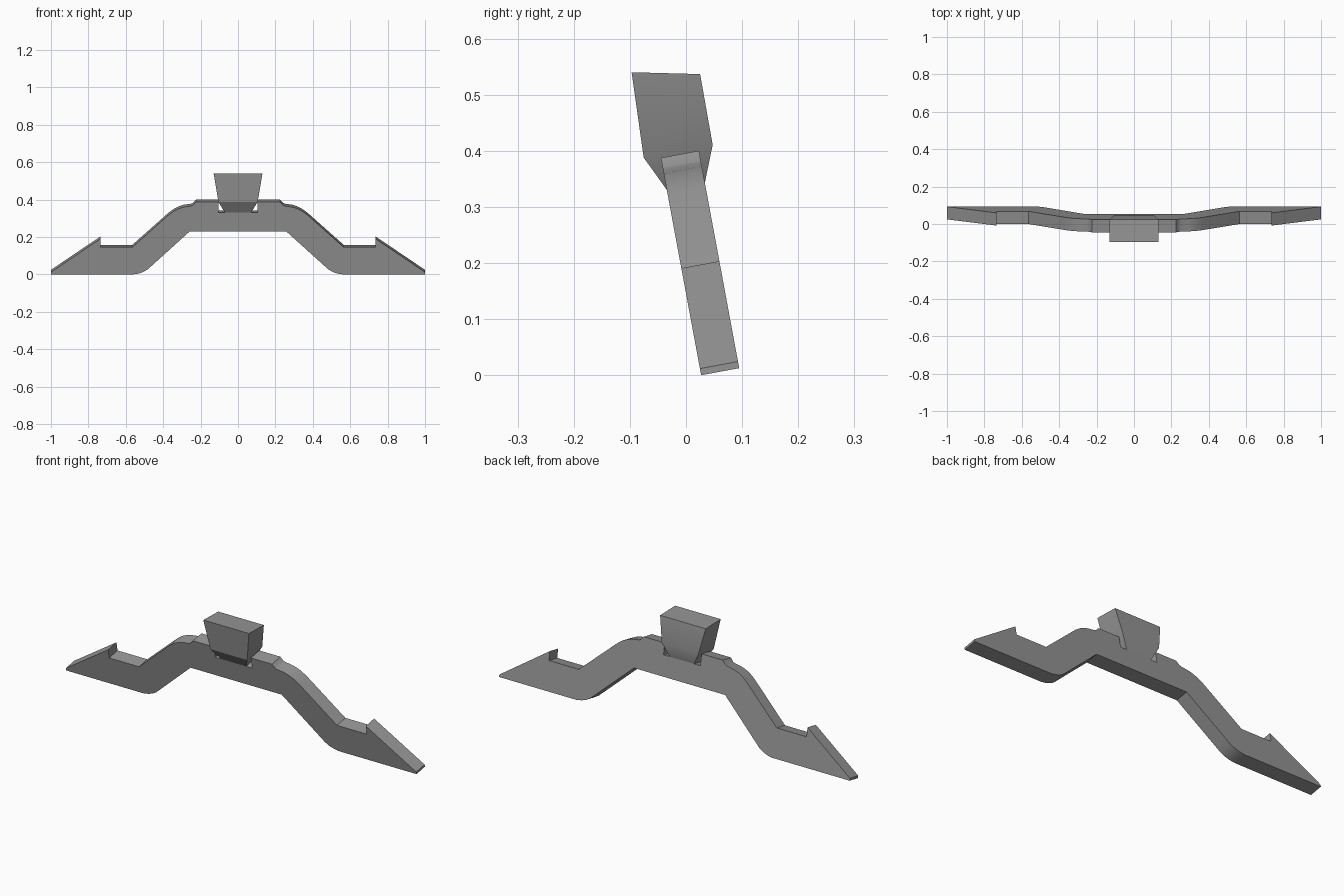
import bpy, bmesh, math
from mathutils import Matrix

cube = bpy.data.objects.get("Cube")
if cube:
    bpy.data.objects.remove(cube, do_unlink=True)

THICK = 0.069
# Local frame: x across, y through the thickness, z along the leaning face
LEAN = Matrix.Translation((0.027, 0, 0)).to_4x4()
LEAN = Matrix.Translation((0, 0.027, 0)) @ Matrix.Rotation(math.radians(10.5), 4, 'X')

grey = bpy.data.materials.new("plain grey")
grey.use_nodes = True
colour = (0.3, 0.3, 0.3, 1)
grey.diffuse_color = colour
grey.node_tree.nodes["Principled BSDF"].inputs["Base Color"].default_value = colour


def finish(name, bm):
    bm.transform(LEAN)
    bmesh.ops.recalc_face_normals(bm, faces=bm.faces[:])
    mesh = bpy.data.meshes.new(name)
    bm.to_mesh(mesh)
    bm.free()
    mesh.materials.append(grey)
    obj = bpy.data.objects.new(name, mesh)
    bpy.context.collection.objects.link(obj)
    bpy.ops.object.select_all(action='DESELECT')
    obj.select_set(True)
    bpy.context.view_layer.objects.active = obj
    bpy.ops.object.shade_smooth_by_angle(angle=math.radians(25))


# Wide bracket: half profile from the notch floor, over the top, round the tip, to the underside
half = [
    (0.105, 0.336), (0.105, 0.394), (0.225, 0.394), (0.24, 0.377), (0.25, 0.372),
    (0.29, 0.366), (0.315, 0.358), (0.34, 0.346), (0.37, 0.324),
    (0.565, 0.148), (0.735, 0.148), (0.735, 0.194), (1.0, 0.012), (1.0, 0.0),
    (0.56, 0.0), (0.53, 0.005), (0.505, 0.014), (0.482, 0.028), (0.46, 0.048),
    (0.26, 0.232),
]
profile = half + [(-x, z) for x, z in reversed(half)]
bm = bmesh.new()
face = bm.faces.new([bm.verts.new((x, 0, z)) for x, z in profile])
back = bmesh.ops.extrude_face_region(bm, geom=[face])["geom"]
bmesh.ops.translate(bm, vec=(0, THICK, 0),
                    verts=[v for v in back if isinstance(v, bmesh.types.BMVert)])
finish("bracket", bm)

# Flared post: stacked rectangles (half width, front, back, front height, back height)
rings = [
    (0.07, 0.0, THICK, 0.336, 0.336),
    (0.105, -0.03, 0.095, 0.4, 0.4),
    (0.13, -0.0235, 0.096, 0.5535, 0.528),
]
bm = bmesh.new()
loops = []
for w, f, b, hf, hb in rings:
    corners = [(-w, f, hf), (w, f, hf), (w, b, hb), (-w, b, hb)]
    loops.append([bm.verts.new(c) for c in corners])
for low, high in zip(loops, loops[1:]):
    for i in range(4):
        j = (i + 1) % 4
        bm.faces.new((low[i], low[j], high[j], high[i]))
bm.faces.new(loops[0])
bm.faces.new(loops[-1])
finish("flared_post", bm)
